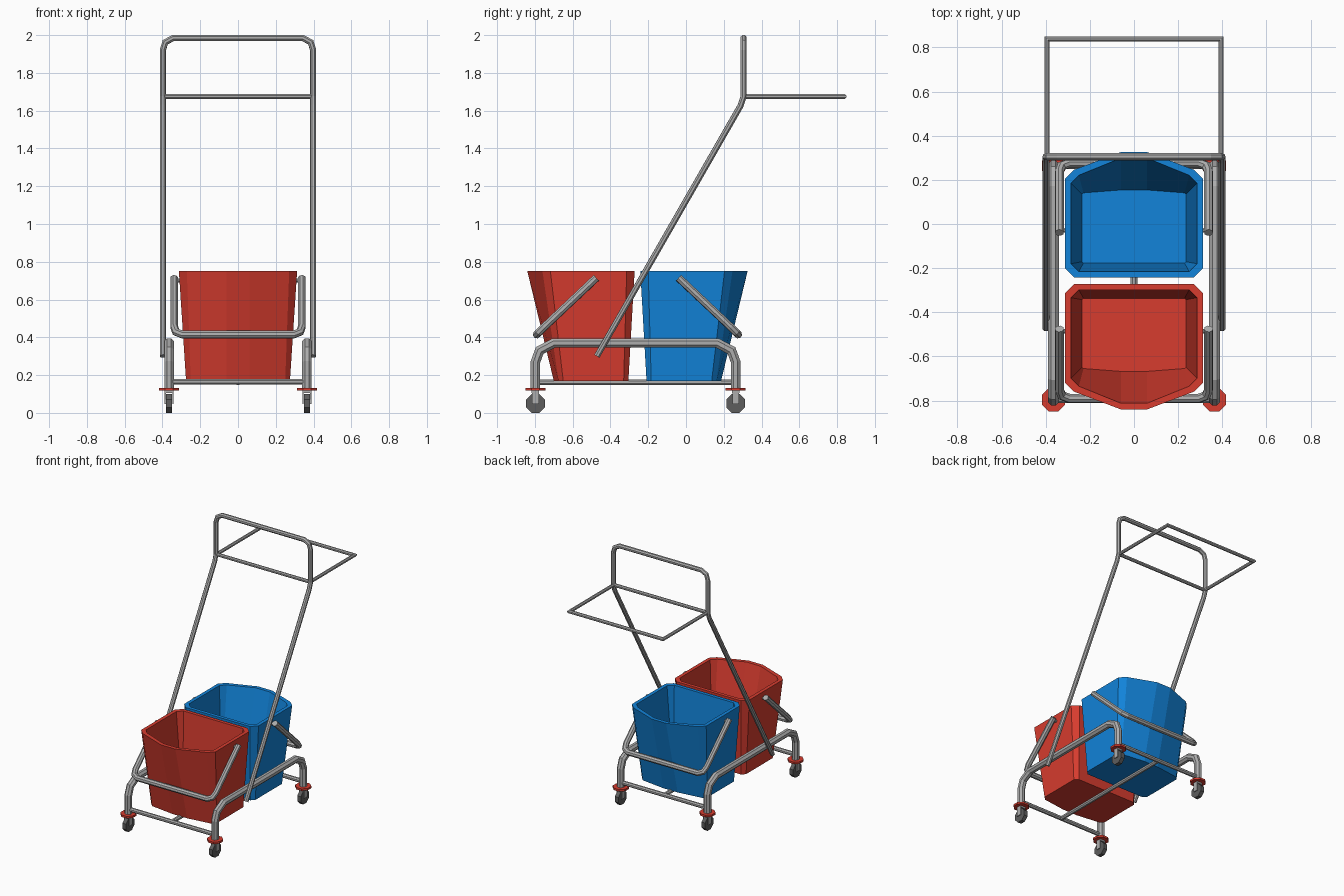
import bpy, bmesh, math
from mathutils import Vector, Matrix

if "Cube" in bpy.data.objects:
    bpy.data.objects.remove(bpy.data.objects["Cube"])


def material(name, rgb):
    m = bpy.data.materials.new(name)
    m.diffuse_color = (*rgb, 1)
    m.use_nodes = True
    m.node_tree.nodes["Principled BSDF"].inputs["Base Color"].default_value = m.diffuse_color
    return m


RED = material("red plastic", (0.68, 0.045, 0.028))
BLUE = material("blue plastic", (0.006, 0.23, 0.70))
STEEL = material("grey steel", (0.42, 0.42, 0.42))
RUBBER = material("dark rubber", (0.11, 0.11, 0.11))
MID_Y = -0.257          # the two buckets mirror about this plane
LEG_X, FRONT_Y, BACK_Y = 0.365, -0.797, 0.263


def finish(bm, name, mat):
    bmesh.ops.recalc_face_normals(bm, faces=bm.faces)
    me = bpy.data.meshes.new(name)
    bm.to_mesh(me)
    bm.free()
    me.materials.append(mat)
    ob = bpy.data.objects.new(name, me)
    bpy.context.collection.objects.link(ob)
    return ob


def tube(name, path, r, sides=8, mat=STEEL):
    """Sweep a round section along a path with exact mitred joints."""
    pts = [Vector(p) for p in path]
    dirs = [(b - a).normalized() for a, b in zip(pts, pts[1:])]
    u = dirs[0].orthogonal().normalized()
    v = dirs[0].cross(u)
    bm = bmesh.new()
    ring = []
    for i in range(sides):
        a = 2 * math.pi * (i + 0.5) / sides
        ring.append(pts[0] + r * (math.cos(a) * u + math.sin(a) * v))
    rows = [[bm.verts.new(c) for c in ring]]
    for k, d in enumerate(dirs):
        n = (d + dirs[k + 1]) if k + 1 < len(dirs) else d
        ring = [c + d * ((pts[k + 1] - c).dot(n) / d.dot(n)) for c in ring]
        rows.append([bm.verts.new(c) for c in ring])
    for a, b in zip(rows, rows[1:]):
        for i in range(sides):
            j = (i + 1) % sides
            bm.faces.new((a[i], a[j], b[j], b[i]))
    bm.faces.new(rows[0])
    bm.faces.new(rows[-1])
    return finish(bm, name, mat)


def mirrored(half):
    """Complete a path by mirroring it across x = 0."""
    return half + [(-x, y, z) for x, y, z in reversed(half)]


def box(name, size, loc, mat):
    bm = bmesh.new()
    bmesh.ops.create_cube(bm, size=1)
    bmesh.ops.transform(bm, matrix=Matrix.Translation(loc) @ Matrix.Diagonal((*size, 1)), verts=bm.verts)
    return finish(bm, name, mat)


def bucket(name, mat, flip):
    """Tapered bucket with a pouring point, built from stacked outlines."""
    def outline(w, back, corner, tip, c, z):
        half = [(w - c, back), (w, back - c), (w, corner + c), (w - c, corner), (0.06, tip)]
        full = half + [(-x, y) for x, y in reversed(half)]
        return [(x, 2 * MID_Y - y if flip else y, z) for x, y in full]
    loops = [outline(0.275, -0.305, -0.675, -0.700, 0.025, 0.17),
             outline(0.313, -0.272, -0.760, -0.840, 0.042, 0.75),
             outline(0.286, -0.298, -0.735, -0.812, 0.036, 0.75),
             outline(0.235, -0.337, -0.655, -0.668, 0.006, 0.19)]
    bm = bmesh.new()
    rows = [[bm.verts.new(p) for p in lp] for lp in loops]
    n = len(rows[0])
    for a, b in zip(rows, rows[1:]):
        for i in range(n):
            j = (i + 1) % n
            bm.faces.new((a[i], a[j], b[j], b[i]))
    bm.faces.new(rows[0])
    bm.faces.new(rows[-1])
    finish(bm, name, mat)


# Buckets with their carrying handles and hinge pins
for name, mat, flip in (("red_bucket", RED, False), ("blue_bucket", BLUE, True)):
    bucket(name, mat, flip)

    def my(y):
        return 2 * MID_Y - y if flip else y
    tube(name + "_handle", mirrored([(0.338, my(-0.475), 0.715), (0.338, my(-0.750), 0.455),
                                     (0.328, my(-0.777), 0.428), (0.295, my(-0.790), 0.415)]), 0.021)
    for s in (-1, 1):
        tube(name + "_hinge_pin", [(s * 0.295, my(-0.485), 0.70), (s * 0.35, my(-0.485), 0.70)], 0.011)

# Bent side frames
for s in (-1, 1):
    yz = [(FRONT_Y, 0.12), (FRONT_Y, 0.27), (-0.775, 0.33), (-0.70, 0.37)]
    yz += [(FRONT_Y + BACK_Y - y, z) for y, z in reversed(yz)]
    tube("side_frame", [(s * LEG_X, y, z) for y, z in yz], 0.027)

# Low crossbars and centre bar
for y in (FRONT_Y, BACK_Y):
    tube("crossbar", [(-LEG_X, y, 0.165), (LEG_X, y, 0.165)], 0.016)
tube("centre_bar", [(0, FRONT_Y, 0.163), (0, BACK_Y, 0.163)], 0.016)

# Push bar: sloping tubes joined by a rounded top
tube("push_bar", mirrored([(0.398, -0.472, 0.30), (0.398, 0.288, 1.625), (0.398, 0.305, 1.675),
                           (0.398, 0.305, 1.92), (0.385, 0.305, 1.962), (0.345, 0.305, 1.984)]), 0.017)

# Flat rack behind the push bar
tube("rack_frame", mirrored([(0.394, 0.305, 1.675), (0.394, 0.838, 1.675)]), 0.013)
tube("rack_crossbar", [(-0.398, 0.305, 1.675), (0.398, 0.305, 1.675)], 0.013)

# Casters: red bumper disc, fork and wheel
for x in (-LEG_X, LEG_X):
    for y in (FRONT_Y, BACK_Y):
        tube("bumper_disc", [(x, y, 0.118), (x, y, 0.133)], 0.057, 8, RED)
        box("caster_fork_top", (0.046, 0.04, 0.012), (x, y, 0.112), STEEL)
        for s in (-1, 1):
            box("caster_fork_side", (0.006, 0.036, 0.066), (x + s * 0.02, y, 0.079), STEEL)
        tube("caster_wheel", [(x - 0.015, y, 0.05), (x + 0.015, y, 0.05)], 0.054, 8, RUBBER)
